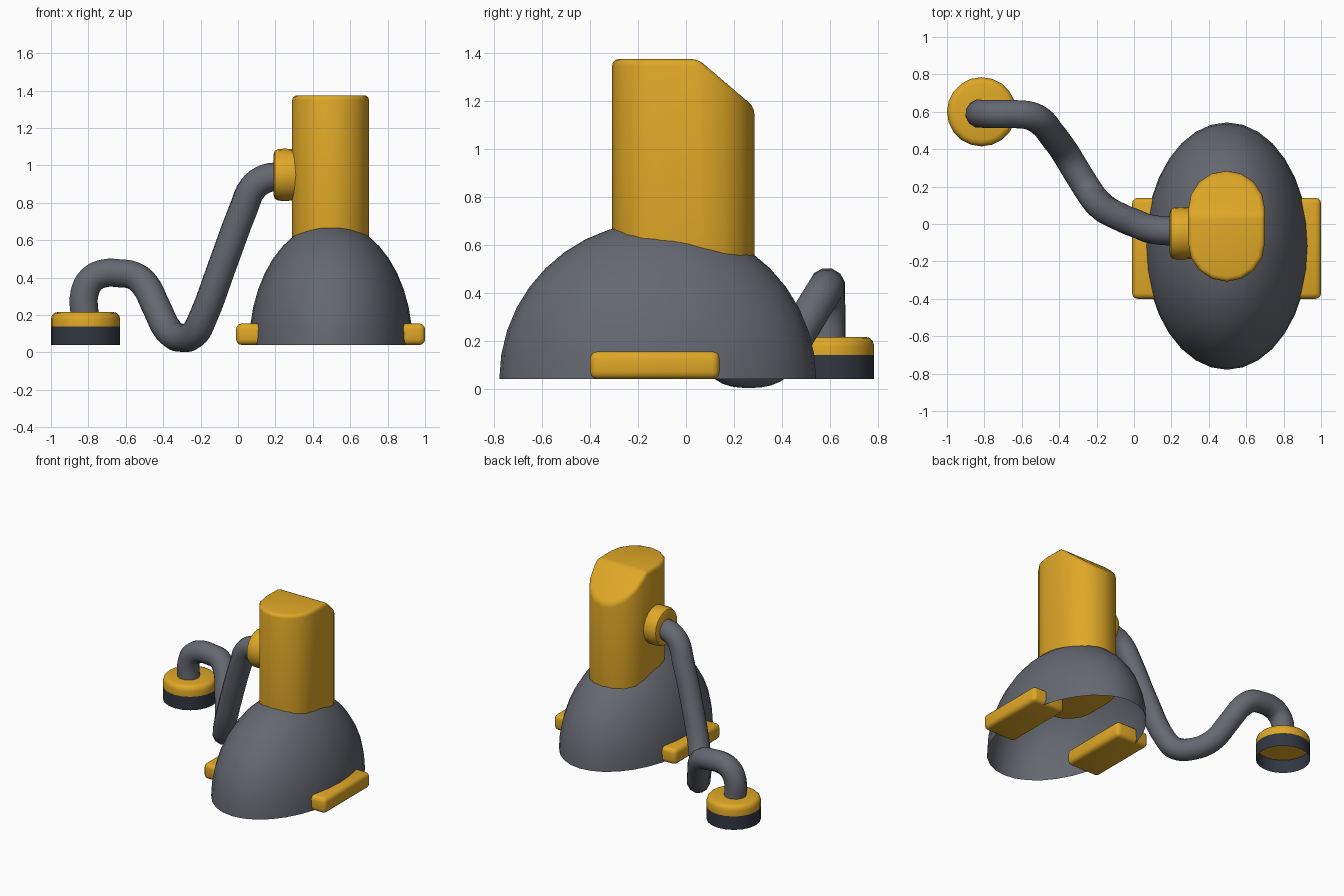
import bpy, bmesh, math
from mathutils import Matrix, Vector

if "Cube" in bpy.data.objects:
    bpy.data.objects.remove(bpy.data.objects["Cube"])


def material(name, rgb):
    m = bpy.data.materials.new(name)
    m.diffuse_color = (*rgb, 1)
    m.use_nodes = True
    m.node_tree.nodes["Principled BSDF"].inputs["Base Color"].default_value = m.diffuse_color
    return m


YELLOW = material("yellow", (0.74, 0.39, 0.02))
GREY = material("grey", (0.13, 0.138, 0.162))
DARK = material("dark_slate", (0.032, 0.038, 0.052))


def finish(ob, mat, bevel=0, segments=3, angle=35):
    """Assign colour, apply the bevel and smooth the soft edges."""
    ob.data.materials.append(mat)
    if bevel:
        b = ob.modifiers.new("bevel", 'BEVEL')
        b.width, b.segments = bevel, segments
        b.limit_method, b.angle_limit = 'ANGLE', math.radians(30)
    bpy.ops.object.select_all(action='DESELECT')
    ob.select_set(True)
    bpy.context.view_layer.objects.active = ob
    bpy.ops.object.convert(target='MESH')
    bpy.ops.object.shade_smooth_by_angle(angle=math.radians(angle))
    return ob


def add(name, bm, mat, **kw):
    me = bpy.data.meshes.new(name)
    bm.to_mesh(me)
    bm.free()
    ob = bpy.data.objects.new(name, me)
    bpy.context.collection.objects.link(ob)
    return finish(ob, mat, **kw)


def lathe(name, profile, matrix, mat, steps=20):
    """Spin (radius, height) points around z, then place with matrix."""
    bm = bmesh.new()
    vs = [bm.verts.new((r, 0, h)) for r, h in profile]
    es = [bm.edges.new(p) for p in zip(vs, vs[1:])]
    bmesh.ops.spin(bm, geom=vs + es, cent=(0, 0, 0), axis=(0, 0, 1),
                   angle=2 * math.pi, steps=steps)
    bmesh.ops.remove_doubles(bm, verts=bm.verts, dist=1e-4)
    bmesh.ops.recalc_face_normals(bm, faces=bm.faces)
    bmesh.ops.transform(bm, matrix=matrix, verts=bm.verts)
    return add(name, bm, mat)


# Dome: open-bottomed half ellipsoid
bm = bmesh.new()
bmesh.ops.create_uvsphere(bm, u_segments=32, v_segments=20, radius=1)
bmesh.ops.delete(bm, geom=[v for v in bm.verts if v.co.z < -0.01], context='VERTS')
bmesh.ops.transform(bm, verts=bm.verts, matrix=Matrix.Translation((0.497, -0.118, 0.04))
                    @ Matrix.Diagonal((0.437, 0.661, 0.655, 1)))
add("dome_body", bm, GREY, angle=60)

# Tower: stadium-shaped column with a sloped cut at the back of the top
bm = bmesh.new()
R, ring = 0.205, []
for i in range(18):
    a = math.pi * (i if i < 9 else i - 1) / 8
    ring.append(bm.verts.new((0.495 + R * math.cos(a),
                              (0.08 if i < 9 else -0.103) + R * math.sin(a), 0.29)))
base = bm.faces.new(ring)
ext = bmesh.ops.extrude_face_region(bm, geom=[base], use_keep_orig=True)
bmesh.ops.translate(bm, vec=(0, 0, 1.085),
                    verts=[g for g in ext["geom"] if isinstance(g, bmesh.types.BMVert)])
bmesh.ops.bisect_plane(bm, geom=bm.verts[:] + bm.edges[:] + bm.faces[:],
                       plane_co=Vector((0, 0.05, 1.375)), plane_no=Vector((0, 0.2, 0.235)),
                       clear_outer=True)
bmesh.ops.holes_fill(bm, edges=[e for e in bm.edges if e.is_boundary], sides=0)
bmesh.ops.recalc_face_normals(bm, faces=bm.faces)
add("tower", bm, YELLOW, bevel=0.025)

# Side feet: rounded blocks mirrored about the dome centre
for side, name in ((-1, "left_foot"), (1, "right_foot")):
    bm = bmesh.new()
    bmesh.ops.create_cube(bm, size=1, matrix=Matrix.Translation((0.495 + side * 0.37, -0.13, 0.0975))
                          @ Matrix.Diagonal((0.27, 0.54, 0.115, 1)))
    add(name, bm, YELLOW, bevel=0.03)

# Round hose socket on the side of the tower
lathe("hose_socket", [(0, 0), (0.135, 0), (0.14, 0.09), (0.138, 0.125), (0.128, 0.143), (0.108, 0.15), (0, 0.15)],
      Matrix.Translation((0.34, -0.05, 0.95)) @ Matrix.Rotation(-math.pi / 2, 4, 'Y'), YELLOW)

# Hose: round tube along a smooth path
path = [(0.24, -0.04, 0.94), (0.15, -0.035, 0.93), (0.08, -0.025, 0.88), (0.03, -0.005, 0.77),
        (-0.08, 0.04, 0.475), (-0.19, 0.11, 0.18), (-0.23, 0.16, 0.105), (-0.30, 0.27, 0.078),
        (-0.37, 0.385, 0.115), (-0.44, 0.48, 0.25), (-0.50, 0.55, 0.365), (-0.56, 0.58, 0.412),
        (-0.63, 0.587, 0.423), (-0.71, 0.588, 0.424), (-0.78, 0.588, 0.393), (-0.82, 0.59, 0.32),
        (-0.82, 0.59, 0.19)]
cu = bpy.data.curves.new("hose", 'CURVE')
cu.dimensions = '3D'
cu.bevel_depth, cu.bevel_resolution, cu.resolution_u = 0.077, 4, 4
sp = cu.splines.new('BEZIER')
sp.bezier_points.add(len(path) - 1)
for p, co in zip(sp.bezier_points, path):
    p.co = co
    p.handle_left_type = p.handle_right_type = 'AUTO'
hose = bpy.data.objects.new("hose", cu)
bpy.context.collection.objects.link(hose)
finish(hose, GREY, angle=60)

# Hose end: yellow cap over an open dark ring
end = Matrix.Translation((-0.815, 0.6, 0))
lathe("nozzle_cap", [(0, 0.14), (0.185, 0.14), (0.185, 0.18), (0.18, 0.198), (0.168, 0.211), (0.15, 0.216), (0, 0.216)],
      end, YELLOW)
lathe("nozzle_ring", [(0.185, 0.04), (0.185, 0.14)], end, DARK)
